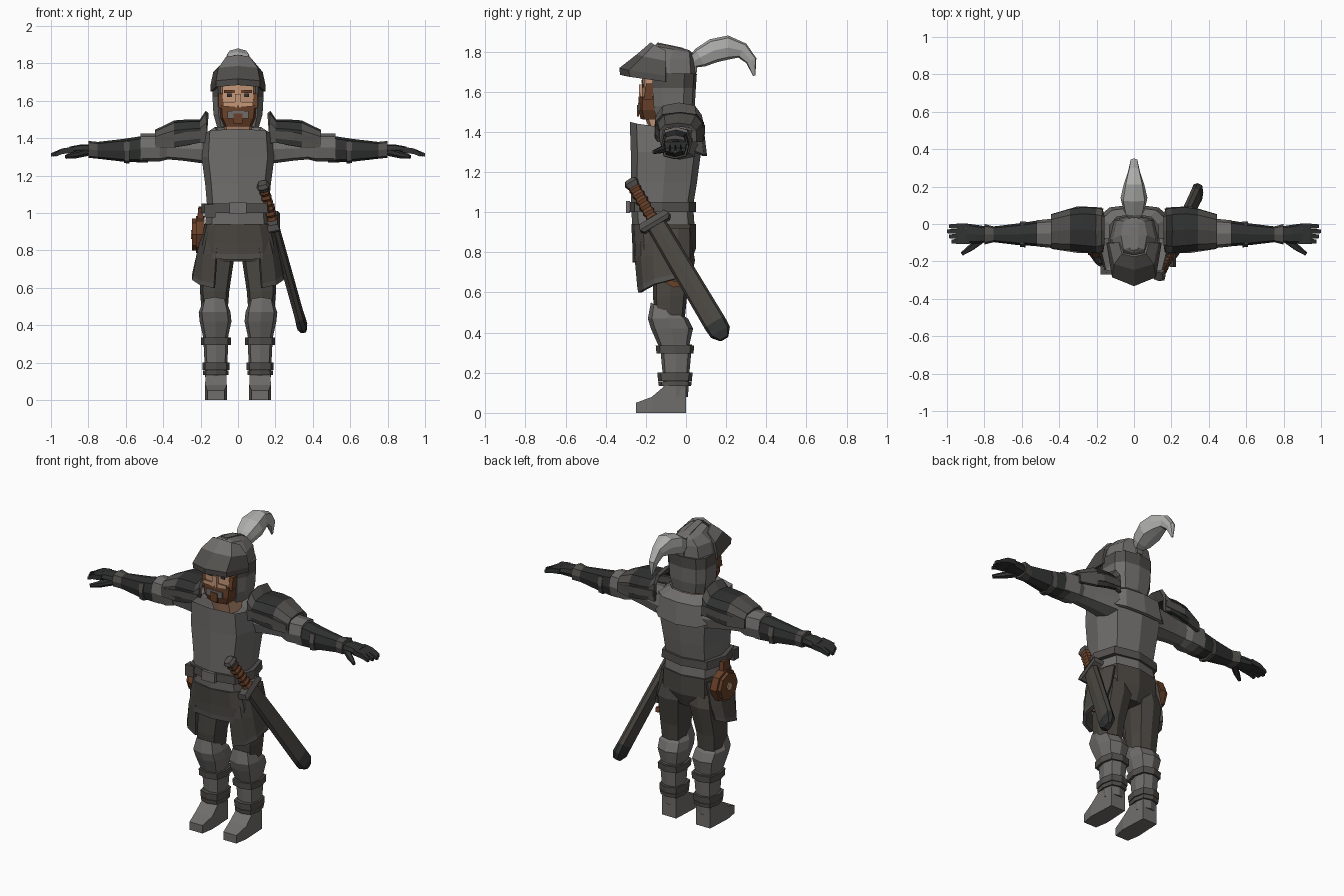
import bpy
import bmesh
from math import cos, sin, radians, copysign
from mathutils import Vector

default_cube = bpy.data.objects.get("Cube")
if default_cube:
    bpy.data.objects.remove(default_cube, do_unlink=True)


def make_material(name, red, green, blue):
    material = bpy.data.materials.new(name)
    material.use_nodes = True
    colour = (red, green, blue, 1)
    material.diffuse_color = colour
    material.node_tree.nodes["Principled BSDF"].inputs["Base Color"].default_value = colour
    return material


STEEL = make_material("steel grey", .16, .155, .15)
TRIM = make_material("dark steel", .085, .08, .074)
BLACK = make_material("blackened steel", .03, .031, .031)
CLOTH = make_material("brown grey cloth", .068, .062, .053)
LEATHER = make_material("brown leather", .14, .052, .022)
SKIN = make_material("skin", .56, .31, .19)
PLUME = make_material("pale feather", .42, .42, .41)

AXIS_X, AXIS_Y, AXIS_Z = Vector((1, 0, 0)), Vector((0, -1, 0)), Vector((0, 0, 1))


def loft(name, colours, rows, axis=None, sides=8, arc=None, thick=.02, square=.65, mirror=False):
    """Skin rings of (x, y, z, half width, half depth, tilt); an arc makes an open shell."""
    colours = colours if isinstance(colours, list) else [colours]
    palette = list(dict.fromkeys(colours))
    bm = bmesh.new()
    rings = []
    for i, (x, y, z, a, b, *tilt) in enumerate(rows):
        before, after = rows[max(i - 1, 0)], rows[min(i + 1, len(rows) - 1)]
        along = axis or (Vector(after[:3]) - Vector(before[:3])).normalized()
        guide = Vector((0, 1, 0)) if abs(along.x) > .9 else AXIS_X
        wide = (guide - along * guide.dot(along)).normalized()
        deep = along.cross(wide)
        first, last = arc or (0, 360)
        first += 45 if sides == 4 and not arc else 0
        span = last - (arc[0] if arc else 0)
        ring = []
        for k in range(sides + (1 if arc else 0)):
            angle = radians(first + span * k / sides)
            c, s = cos(angle), sin(angle)
            power = 0 if sides == 4 and not arc else square
            offset = wide * a * copysign(abs(c) ** power, c) + deep * b * copysign(abs(s) ** power, s)
            lift = along * (tilt[0] * s if tilt else 0)
            ring.append(bm.verts.new(Vector((x, y, z)) + offset + lift))
        rings.append(ring)
    count = len(rings[0])
    for i, (low, high) in enumerate(zip(rings, rings[1:])):
        for k in range(sides):
            n = (k + 1) % count
            face = bm.faces.new((low[k], low[n], high[n], high[k]))
            face.material_index = palette.index(colours[min(i, len(colours) - 1)])
    if not arc:
        bm.faces.new(rings[0][::-1]).material_index = 0
        bm.faces.new(rings[-1]).material_index = palette.index(colours[-1])
    bmesh.ops.recalc_face_normals(bm, faces=bm.faces)
    mesh = bpy.data.meshes.new(name)
    bm.to_mesh(mesh)
    bm.free()
    for material in palette:
        mesh.materials.append(material)
    part = bpy.data.objects.new(name, mesh)
    bpy.context.collection.objects.link(part)
    if arc:
        shell = part.modifiers.new("thickness", "SOLIDIFY")
        shell.thickness, shell.offset = thick, 0
    if mirror:
        part.modifiers.new("mirror", "MIRROR")
    return part


def plate(name, colour, x, y, z, width, height, depth=.008, mirror=False):
    """Thin box facing the front."""
    rows = [(x, y + depth, z, width, height), (x, y, z, width, height)]
    return loft(name, colour, rows, AXIS_Y, sides=4, mirror=mirror)


# Torso armour, collar and waist
loft("cuirass", STEEL, [
    (0, -.12, 1.03, .165, .155), (0, -.11, 1.15, .175, .165),
    (0, -.1, 1.3, .195, .175), (0, -.1, 1.42, .185, .18, -.03),
    (0, -.1, 1.38, .1, .08)], AXIS_Z, square=.6)
loft("back_yoke", STEEL, [
    (0, -.08, 1.45, .12, .11), (0, -.08, 1.41, .18, .16),
    (0, -.08, 1.33, .2, .175, -.05)], AXIS_Z, sides=6, arc=(0, 180))
loft("fauld", STEEL, [
    (0, -.11, .9, .18, .155), (0, -.12, 1.04, .165, .155)], AXIS_Z)
loft("belt", TRIM, [
    (0, -.12, 1, .2, .17), (0, -.12, 1.05, .195, .17)], AXIS_Z)
plate("belt_buckle", STEEL, 0, -.3, 1.025, .045, .03, .02)
plate("belt_pouch", TRIM, -.15, -.27, 1.01, .03, .035, .05)

# Pelvis, skirt panels and trousers
loft("pelvis", CLOTH, [
    (0, -.08, .74, .12, .1), (0, -.08, .82, .18, .13),
    (0, -.1, .94, .18, .15)], AXIS_Z)
loft("front_skirt", [CLOTH, CLOTH, TRIM], [
    (0, -.11, .94, .175, .155), (0, -.11, .84, .2, .15),
    (0, -.11, .8, .2, .15, .02), (0, -.11, .78, .2, .15, .03)],
    AXIS_Z, sides=6, arc=(180, 360), thick=.015)
loft("side_tassets", [CLOTH, CLOTH, TRIM], [
    (0, -.1, .92, .18, .15), (0, -.1, .78, .215, .155),
    (0, -.1, .68, .235, .14, .06), (0, -.1, .655, .24, .135, .06)],
    AXIS_Z, sides=4, arc=(-68, 40), mirror=True)
loft("trouser_legs", CLOTH, [
    (.125, -.08, .48, .07, .075), (.125, -.08, .58, .078, .085),
    (.11, -.06, .76, .09, .105), (.1, -.07, .84, .08, .1)], AXIS_Z, mirror=True)

# Leg armour, with straps repeated up the shin
loft("shin_armour", STEEL, [
    (.118, -.05, .08, .055, .06), (.118, -.05, .18, .06, .065),
    (.118, -.05, .34, .068, .08)], AXIS_Z, mirror=True)
loft("knee_plates", STEEL, [
    (.12, -.06, .33, .065, .075), (.12, -.07, .42, .085, .105),
    (.125, -.09, .47, .085, .1), (.125, -.1, .52, .065, .075, -.03)], AXIS_Z, mirror=True)
for label, height, radius in (("ankle", .18, .072), ("lower", .145, .068), ("upper", .315, .08)):
    half = .012 if label == "lower" else .02
    loft(label + "_straps", TRIM, [
        (.118, -.055, height - half, radius, radius + .012),
        (.118, -.055, height + half, radius, radius + .016)], AXIS_Z, mirror=True)
loft("boots", STEEL, [
    (.118, 0, .06, .05, .06), (.118, -.1, .07, .055, .07),
    (.118, -.17, .04, .058, .04), (.118, -.25, .025, .045, .025)],
    AXIS_Y, sides=4, mirror=True)

# Arms, elbow guards, gauntlets
loft("upper_arms", STEEL, [
    (.15, -.03, 1.34, .09, .08), (.3, -.04, 1.345, .07, .065),
    (.42, -.05, 1.35, .06, .06)], AXIS_X, mirror=True)
loft("elbow_guards", STEEL, [
    (.38, -.05, 1.345, .065, .06), (.42, -.05, 1.35, .08, .075),
    (.52, -.05, 1.35, .07, .075)], AXIS_X, mirror=True)
loft("forearm_guards", [TRIM, BLACK, BLACK, TRIM], [
    (.48, -.05, 1.335, .065, .065), (.52, -.05, 1.34, .068, .07),
    (.62, -.055, 1.335, .058, .06), (.75, -.055, 1.335, .042, .045),
    (.8, -.055, 1.34, .055, .045)], AXIS_X, mirror=True)
loft("forearm_straps", TRIM, [
    (.58, -.055, 1.33, .07, .066), (.61, -.055, 1.33, .067, .063)], AXIS_X, mirror=True)
loft("palms", BLACK, [
    (.78, -.055, 1.335, .04, .03), (.84, -.055, 1.338, .05, .028),
    (.9, -.05, 1.335, .053, .02)], AXIS_X, mirror=True)
for k in range(4):
    y = -.012 - k * .027
    reach = 1 - abs(k - 1) * .012
    loft("finger_" + str(k + 1), BLACK, [
        (.88, y, 1.338, .013, .016), (.94, y, 1.33, .014, .015),
        (reach, y, 1.31, .01, .009)], AXIS_X, sides=4, mirror=True)
loft("thumbs", BLACK, [
    (.81, -.08, 1.325, .02, .02), (.87, -.125, 1.31, .018, .017),
    (.92, -.16, 1.3, .01, .01)], sides=6, mirror=True)

# Shoulder plates with raised inner rim and outer trim
loft("shoulder_plates", [TRIM, BLACK, BLACK, TRIM], [
    (.165, -.035, 1.42, .11, .12), (.2, -.035, 1.41, .115, .08),
    (.27, -.03, 1.4, .115, .09), (.34, -.03, 1.39, .105, .095),
    (.44, -.04, 1.375, .085, .06)], AXIS_X, sides=6, arc=(-15, 195), mirror=True)
for label, side in (("front", -1), ("back", 1)):
    loft(label + "_shoulder_rims", TRIM, [
        (.17, -.035 + side * .105, 1.42, .018, .02),
        (.3, -.03 + side * .105, 1.41, .02, .022),
        (.43, -.04 + side * .08, 1.385, .015, .018)], AXIS_X, sides=4, mirror=True)

# Head and painted face
loft("head", SKIN, [
    (0, -.1, 1.36, .065, .06), (0, -.11, 1.46, .075, .09),
    (0, -.12, 1.54, .095, .1), (0, -.12, 1.72, .1, .1)], AXIS_Z, square=.5)
loft("beard", LEATHER, [
    (0, -.12, 1.465, .07, .1), (0, -.12, 1.51, .093, .112),
    (0, -.12, 1.575, .1, .11)], AXIS_Z, sides=4, arc=(180, 360), thick=.012, square=.5)
loft("sideburns", LEATHER, [
    (.09, -.19, 1.56, .015, .022), (.095, -.18, 1.64, .01, .018)], AXIS_Z, sides=4, mirror=True)
plate("mouth_patch", STEEL, 0, -.238, 1.525, .055, .02)
plate("chin_tuft", LEATHER, 0, -.243, 1.505, .025, .028)
plate("cheeks", SKIN, .045, -.234, 1.58, .035, .012, mirror=True)
plate("nose", SKIN, 0, -.235, 1.6, .016, .035, .025)
plate("eyes", BLACK, .045, -.22, 1.63, .014, .009, mirror=True)
plate("eyebrows", LEATHER, .045, -.222, 1.65, .03, .008, mirror=True)

# Helmet with open face, ridged dome, raised visor and feather
loft("helmet_sides", [STEEL, STEEL, TRIM], [
    (0, -.07, 1.46, .105, .09), (0, -.07, 1.53, .125, .105),
    (0, -.07, 1.62, .13, .11), (0, -.07, 1.69, .13, .115)],
    AXIS_Z, sides=8, arc=(-48, 228), thick=.018)
loft("helmet_dome", STEEL, [
    (0, -.08, 1.68, .132, .13), (0, -.08, 1.76, .115, .125),
    (0, -.06, 1.81, .07, .095, -.02), (0, -.06, 1.825, .02, .08, -.02)], AXIS_Z)
loft("helmet_comb", STEEL, [
    (0, .055, 1.74, .02, .045), (0, -.02, 1.775, .025, .045),
    (0, -.14, 1.805, .02, .04)], AXIS_Y, sides=4)
loft("visor", [STEEL, TRIM, TRIM], [
    (0, -.1, 1.8, .075, .07, -.04), (0, -.1, 1.75, .125, .14, -.03),
    (0, -.1, 1.68, .14, .225, -.035), (0, -.1, 1.65, .138, .22, -.035)],
    AXIS_Z, sides=4, arc=(180, 360), thick=.016)
loft("feather", PLUME, [
    (0, .02, 1.74, .02, .025), (0, .07, 1.77, .055, .05),
    (0, .14, 1.805, .072, .06), (0, .21, 1.82, .055, .06),
    (0, .28, 1.805, .032, .04), (0, .325, 1.755, .022, .028),
    (0, .34, 1.68, .004, .006)])

# Sheathed sword hanging along one slanted line
pommel_end, scabbard_end = Vector((.13, -.28, 1.16)), Vector((.35, .19, .37))


def sword_part(name, colours, *sections, sides=8):
    rows = [(*pommel_end.lerp(scabbard_end, t), a, b) for t, a, b in sections]
    return loft(name, colours, rows, sides=sides)


sword_part("pommel", TRIM, (0, .025, .028), (.02, .036, .04), (.05, .025, .028))
sword_part("grip", LEATHER, *[
    (.04 + k * .018, *((.03, .034) if k % 2 else (.023, .026))) for k in range(12)])
sword_part("crossguard", TRIM, (.24, .028, .07), (.27, .036, .085), (.29, .028, .07), sides=4)
sword_part("scabbard", [CLOTH, CLOTH, BLACK], (.28, .026, .05), (.6, .026, .055),
           (.9, .026, .058), (.96, .03, .055), (1, .018, .025), sides=8)

# Round leather flask and hanging strap
for label, colour, outer, radius in (
        ("flask", LEATHER, -.245, .085), ("flask_rim", LEATHER, -.225, .1), ("flask_stud", SKIN, -.251, .025)):
    loft(label, colour, [
        (outer, -.08, .885, radius, radius),
        (-.18, -.08, .885, radius, radius)], AXIS_X, square=1)
loft("flask_strap", LEATHER, [
    (-.2, -.09, .94, .02, .03), (-.2, -.1, 1.03, .012, .03)], sides=4)
loft("hanging_strap", LEATHER, [
    (.2, -.11, .67, .012, .015), (.2, -.06, .64, .012, .015),
    (.2, .0, .65, .012, .015)], sides=4)
